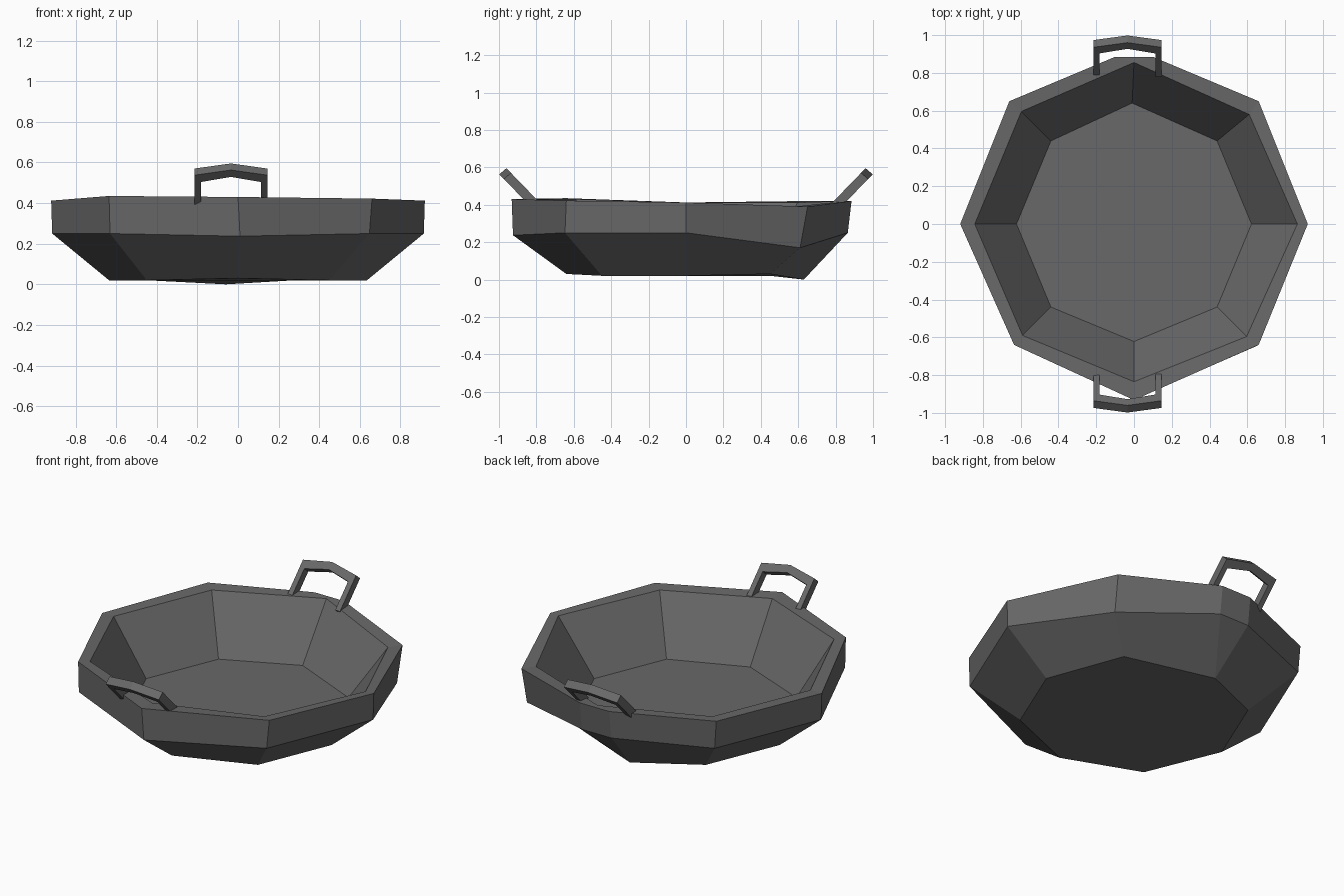
import bpy, bmesh, math

if "Cube" in bpy.data.objects:
    bpy.data.objects.remove(bpy.data.objects["Cube"])

iron = bpy.data.materials.new("dark iron grey")
iron.diffuse_color = (0.14, 0.14, 0.14, 1)
iron.use_nodes = True
iron.node_tree.nodes["Principled BSDF"].inputs["Base Color"].default_value = iron.diffuse_color


def finish(bm, name):
    bmesh.ops.recalc_face_normals(bm, faces=bm.faces)
    me = bpy.data.meshes.new(name)
    bm.to_mesh(me)
    bm.free()
    me.materials.append(iron)
    ob = bpy.data.objects.new(name, me)
    bpy.context.collection.objects.link(ob)
    return ob


def ring(r, z, tweaks):
    """Octagon with its back corner doubled (index 2 and 3); tweaks move single corners."""
    pts = []
    for i, deg in enumerate((0, 45, 90, 90, 135, 180, 225, 270, 315)):
        a = math.radians(deg)
        pts.append(tweaks.get(i, (r * math.cos(a), r * math.sin(a), z)))
    return pts


# Pan body: hammered, slightly irregular rings from underside, up and over the rim, to the floor
rings = [
    ring(0.635, 0.02, {1: (0.45, 0.45, 0.03), 2: (-0.06, 0.63, 0.0), 3: (-0.06, 0.63, 0.0),
                       7: (0.0, -0.64, 0.03)}),
    ring(0.915, 0.25, {1: (0.65, 0.61, 0.17), 2: (0.1, 0.865, 0.25), 3: (-0.1, 0.865, 0.25),
                       6: (-0.63, -0.64, 0.25), 7: (0.01, -0.925, 0.237)}),
    ring(0.92, 0.412, {1: (0.66, 0.65, 0.39), 2: (0.1, 0.885, 0.42), 3: (-0.1, 0.885, 0.42),
                       4: (-0.66, 0.65, 0.42), 6: (-0.635, -0.64, 0.435),
                       7: (0.0, -0.932, 0.43), 8: (0.66, -0.64, 0.422)}),
    ring(0.843, 0.412, {0: (0.865, 0.0, 0.41), 1: (0.61, 0.58, 0.39), 2: (0, 0.855, 0.42),
                        3: (0, 0.855, 0.42), 6: (-0.59, -0.59, 0.43), 7: (0, -0.835, 0.428)}),
    ring(0.622, 0.09, {2: (-0.01, 0.64, 0.09), 3: (-0.01, 0.64, 0.09)}),
]
bm = bmesh.new()
vs = [[bm.verts.new(p) for p in r] for r in rings]
for lo, hi in zip(vs, vs[1:]):
    for i in range(9):
        j = (i + 1) % 9
        bm.faces.new((lo[i], lo[j], hi[j], hi[i]))
bm.faces.new(vs[0])
bm.faces.new(vs[-1])
bmesh.ops.remove_doubles(bm, verts=bm.verts, dist=1e-4)
finish(bm, "pan_body")

# Handles: bent square bar in a plane tilted outwards, one at the back, one mirrored to the front
CX = -0.035
OUTER = [(-0.18, -0.03), (-0.18, 0.195), (0, 0.23), (0.18, 0.195), (0.18, -0.03)]
INNER = [(-0.148, -0.03), (-0.148, 0.148), (0, 0.183), (0.148, 0.148), (0.148, -0.03)]
for name, side in (("back_handle", 1), ("front_handle", -1)):
    bm = bmesh.new()

    def point(p, s):
        x, t = p
        return bm.verts.new((CX + x, side * (0.80 + 0.696 * t + 0.76 * s),
                             0.43 + 0.718 * t - 0.65 * s))

    sections = [[point(o, 0), point(o, 0.05), point(n, 0.05), point(n, 0)]
                for o, n in zip(OUTER, INNER)]
    for a, b in zip(sections, sections[1:]):
        for i in range(4):
            j = (i + 1) % 4
            bm.faces.new((a[i], a[j], b[j], b[i]))
    bm.faces.new(sections[0])
    bm.faces.new(sections[-1])
    finish(bm, name)
